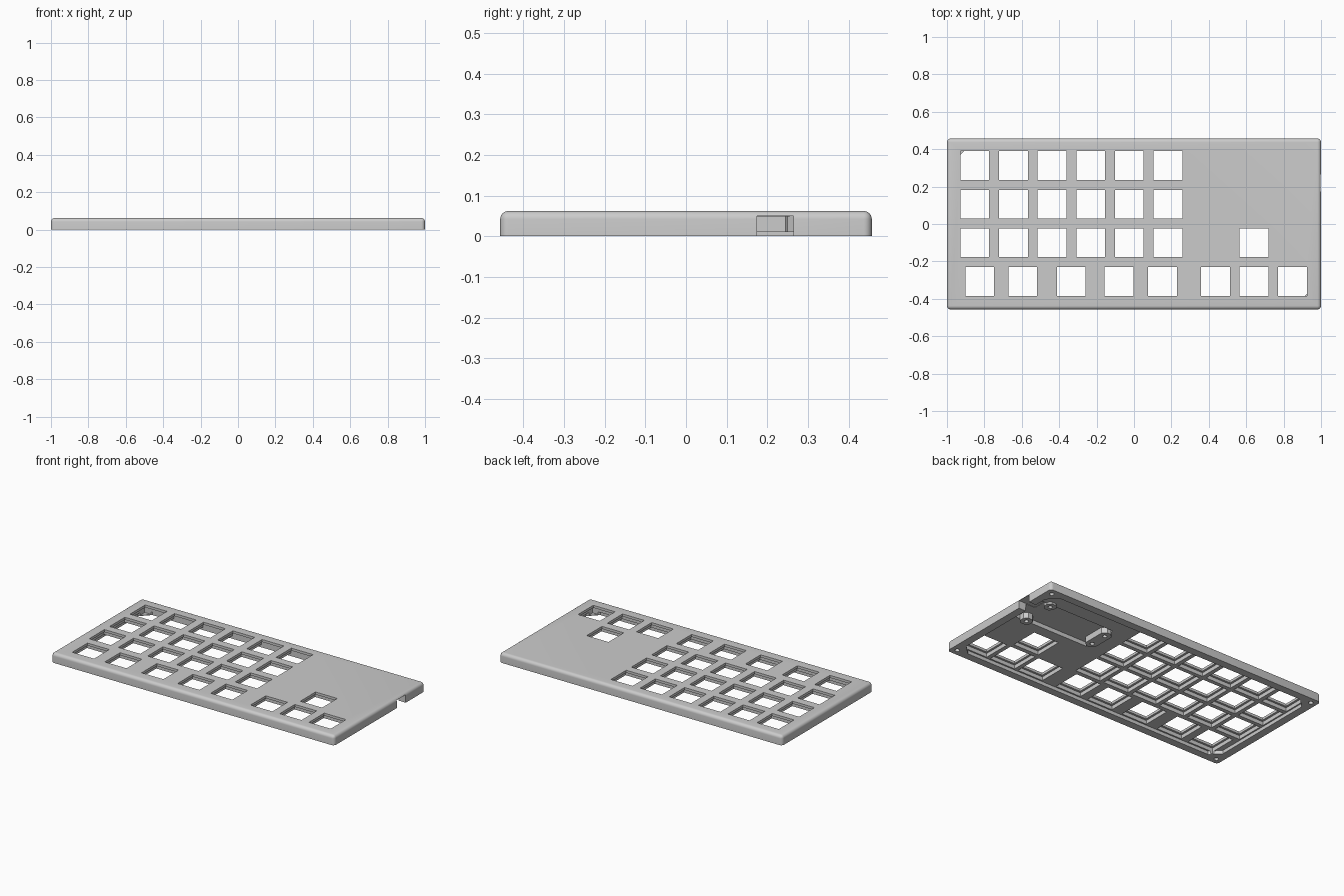
import bpy, bmesh, math

cube = bpy.data.objects.get("Cube")
if cube:
    bpy.data.objects.remove(cube, do_unlink=True)

grey = bpy.data.materials.new("plain grey")
grey.use_nodes = True
colour = (0.6, 0.6, 0.6, 1)
grey.diffuse_color = colour
grey.node_tree.nodes["Principled BSDF"].inputs["Base Color"].default_value = colour


def prism(bm, points, z0, z1):
    """Extrude a flat outline from z0 to z1."""
    face = bm.faces.new([bm.verts.new((x, y, z0)) for x, y in points])
    new = bmesh.ops.extrude_face_region(bm, geom=[face])["geom"]
    bmesh.ops.translate(bm, vec=(0, 0, z1 - z0),
                        verts=[v for v in new if isinstance(v, bmesh.types.BMVert)])


def block(x, y, w, d, chamfer=0):
    """Outline of a rectangle, with its corners cut off if chamfer is set."""
    a, b, c = w / 2, d / 2, chamfer
    if not c:
        return [(x - a, y - b), (x + a, y - b), (x + a, y + b), (x - a, y + b)]
    return [(x + i, y + j) for i, j in (
        (c - a, -b), (a - c, -b), (a, c - b), (a, b - c),
        (a - c, b), (c - a, b), (-a, b - c), (-a, c - b))]


def disc(x, y, r, n=20):
    return [(x + r * math.cos(2 * math.pi * i / n), y + r * math.sin(2 * math.pi * i / n))
            for i in range(n)]


def solid(name, outlines, z0, z1, helper=False):
    bm = bmesh.new()
    for outline in outlines:
        prism(bm, outline, z0, z1)
    bmesh.ops.recalc_face_normals(bm, faces=bm.faces)
    mesh = bpy.data.meshes.new(name)
    bm.to_mesh(mesh)
    bm.free()
    ob = bpy.data.objects.new(name, mesh)
    bpy.context.collection.objects.link(ob)
    mesh.materials.append(grey)
    ob.hide_render = helper
    return ob


def cut(ob, cutter):
    mod = ob.modifiers.new("cut", 'BOOLEAN')
    mod.operation, mod.solver, mod.object = 'DIFFERENCE', 'EXACT', cutter


def finish(ob):
    """Apply the cuts and shade the rounded edges."""
    bpy.ops.object.select_all(action='DESELECT')
    bpy.context.view_layer.objects.active = ob
    ob.select_set(True)
    for mod in list(ob.modifiers):
        bpy.ops.object.modifier_apply(modifier=mod.name)
    bpy.ops.object.shade_smooth_by_angle(angle=math.radians(30))


HALF_DEPTH, HEIGHT, PITCH = 0.457, 0.062, 0.2065
FLOOR, PLATE = 0.022, 0.046

# Key positions: three regular rows, one extra key, and the staggered front row
keys = [(-0.851 + PITCH * i, y) for y in (0.312, 0.106, -0.1) for i in range(6)]
keys.append((0.641, -0.1))
keys += [(x, -0.308) for x in (-0.825, -0.595, -0.335, -0.08, 0.153, 0.435, 0.641, 0.848)]

# Case body, rounded on the top and upright edges
case = solid("keyboard_case", [block(0, 0, 2, 2 * HALF_DEPTH)], 0, HEIGHT)
bm = bmesh.new()
bm.from_mesh(case.data)
edges = [e for e in bm.edges if any(v.co.z > HEIGHT / 2 for v in e.verts)]
bmesh.ops.bevel(bm, geom=edges, offset=0.02, segments=6, profile=0.5, affect='EDGES')
bm.to_mesh(case.data)
bm.free()

# Hollow underside, switch openings, controller bay and cable notch
corner_screws = [(sx * 0.96, sy * (HALF_DEPTH - 0.04)) for sx in (-1, 1) for sy in (-1, 1)]
bay_screws = [(0.86, 0.075), (0.86, 0.285), (0.41, 0.12), (0.41, 0.23)]
cutters = [
    solid("underside_cutter", [block(0, 0, 1.9, 0.815, 0.06)], -0.05, FLOOR, True),
    solid("switch_pocket_cutter", [block(x, y, 0.18, 0.18) for x, y in keys], 0.005, PLATE, True),
    solid("key_hole_cutter", [block(x, y, 0.154, 0.154) for x, y in keys], 0.015, 0.1, True),
    solid("bay_cutter", [block(0.673, 0.175, 0.546, 0.23)], 0.003, 0.048, True),
    solid("cable_notch_cutter", [block(0.98, 0.22, 0.2, 0.09)], -0.03, 0.05, True),
    solid("corner_screw_cutter", [disc(x, y, 0.014) for x, y in corner_screws], -0.02, 0.04, True),
]
for cutter in cutters:
    cut(case, cutter)
finish(case)

# Screw bosses around the controller bay
screw_cutter = solid("bay_screw_cutter", [disc(x, y, 0.013) for x, y in bay_screws],
                     -0.02, 0.04, True)
bosses = [
    solid("bay_front_boss", [block(0.86, 0.075, 0.07, 0.07, 0.02)], 0.01, 0.05),
    solid("bay_back_boss", [block(0.86, 0.285, 0.07, 0.07, 0.02)], 0.01, 0.05),
    solid("bay_end_boss", [block(0.41, 0.175, 0.075, 0.19, 0.025)], 0.01, 0.05),
]
for boss in bosses:
    cut(boss, screw_cutter)
    finish(boss)

for helper in cutters + [screw_cutter]:
    bpy.data.objects.remove(helper, do_unlink=True)
